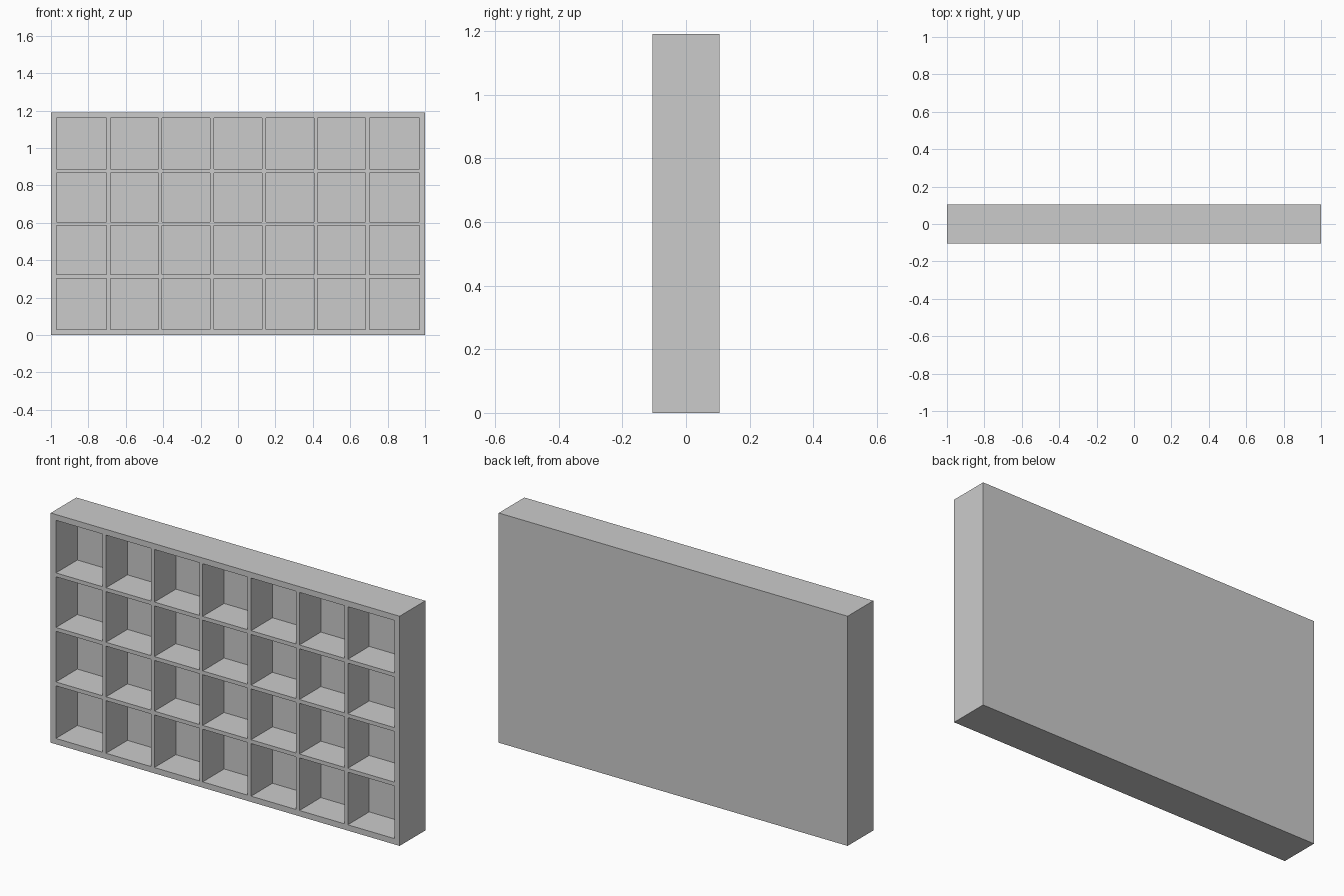
import bpy

if "Cube" in bpy.data.objects:
    bpy.data.objects.remove(bpy.data.objects["Cube"])

W, H, D = 2.0, 1.19, 0.21      # overall size
T = 0.03                       # frame board thickness
S = 0.02                       # divider thickness
BACK = 0.035                   # back panel thickness
COLS, ROWS = 7, 4
Y0, Y1 = -D / 2, D / 2 - BACK  # depth range of frame and dividers


def box(name, x, y, z):
    """Box from (min, max) pairs on each axis."""
    verts = [(a, b, c) for a in x for b in y for c in z]
    faces = [(0, 1, 3, 2), (4, 6, 7, 5), (0, 4, 5, 1),
             (2, 3, 7, 6), (0, 2, 6, 4), (1, 5, 7, 3)]
    mesh = bpy.data.meshes.new(name)
    mesh.from_pydata(verts, [], faces)
    obj = bpy.data.objects.new(name, mesh)
    bpy.context.collection.objects.link(obj)
    return obj


# Back panel
box("back_panel", (-W / 2, W / 2), (Y1, D / 2), (0, H))

# Outer frame
box("frame_bottom", (-W / 2, W / 2), (Y0, Y1), (0, T))
box("frame_top", (-W / 2, W / 2), (Y0, Y1), (H - T, H))
box("frame_left", (-W / 2, -W / 2 + T), (Y0, Y1), (T, H - T))
box("frame_right", (W / 2 - T, W / 2), (Y0, Y1), (T, H - T))

# Shelves run the full inner width
inner_x = W / 2 - T
shelf_z = [T + (H - 2 * T) * r / ROWS for r in range(1, ROWS)]
for r, z in enumerate(shelf_z):
    box(f"shelf_{r + 1}", (-inner_x, inner_x), (Y0, Y1), (z - S / 2, z + S / 2))

# Upright dividers fit between the shelves
lows = [T] + [z + S / 2 for z in shelf_z]
highs = [z - S / 2 for z in shelf_z] + [H - T]
for c in range(1, COLS):
    x = -inner_x + 2 * inner_x * c / COLS
    for r in range(ROWS):
        box(f"divider_{c}_{r + 1}", (x - S / 2, x + S / 2), (Y0, Y1),
            (lows[r], highs[r]))
